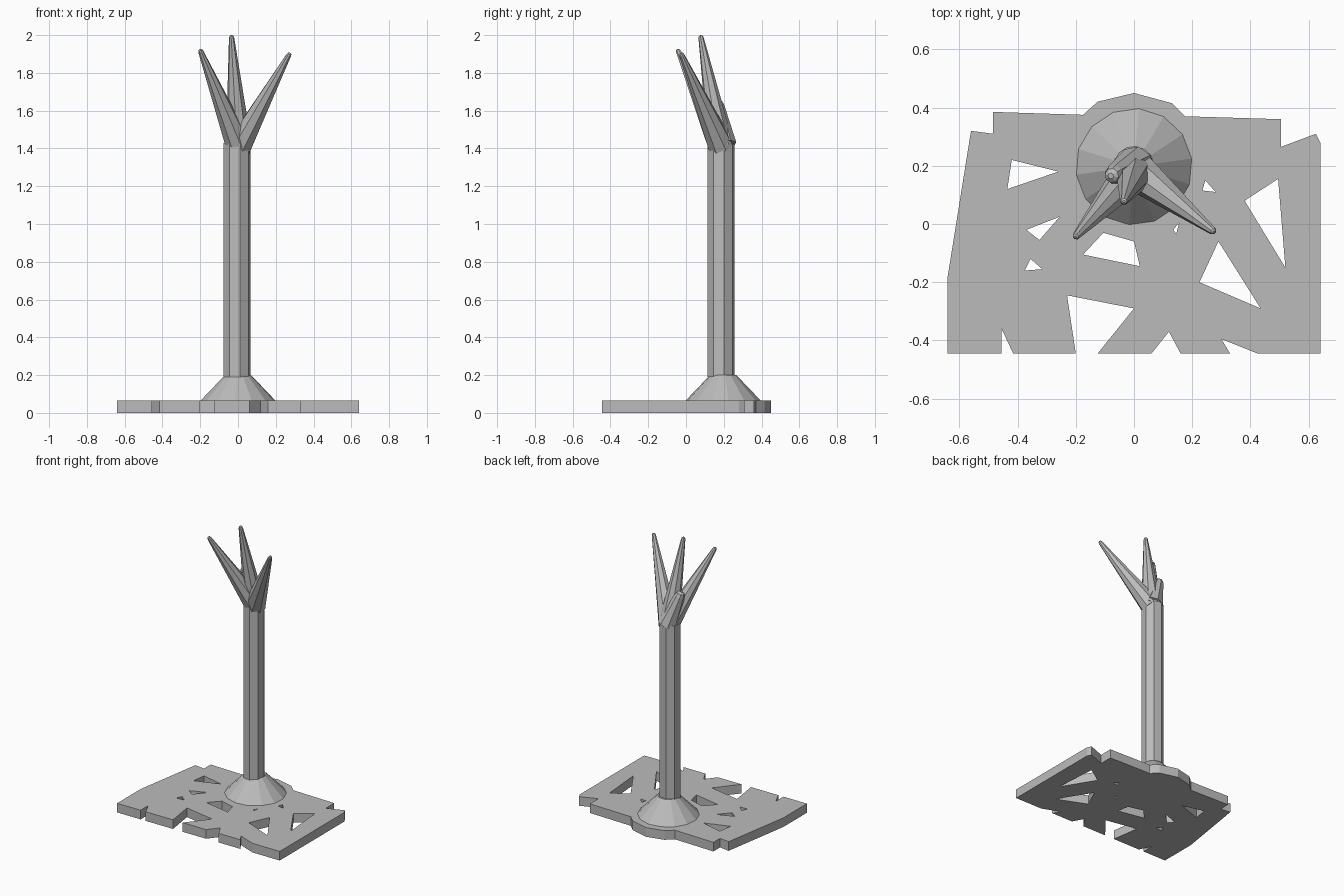
import bpy
import math
from mathutils import Vector, Matrix

cube = bpy.data.objects.get("Cube")
if cube:
    bpy.data.objects.remove(cube, do_unlink=True)

grey = bpy.data.materials.new("plain grey")
grey.use_nodes = True
colour = (0.5, 0.5, 0.5, 1)
grey.diffuse_color = colour
grey.node_tree.nodes["Principled BSDF"].inputs["Base Color"].default_value = colour


def turned_part(name, start, end, profile, sides, twist=0):
    """Faceted solid along an axis; profile holds (distance, radius) pairs."""
    start, end = Vector(start), Vector(end)
    axis = end - start
    place = Matrix.Translation(start) @ axis.to_track_quat("Z", "Y").to_matrix().to_4x4()
    verts, faces = [], []
    for distance, radius in profile:
        for i in range(sides):
            a = math.radians(twist) + math.tau * i / sides
            verts.append(place @ Vector((radius * math.cos(a), radius * math.sin(a), distance)))
    for ring in range(len(profile) - 1):
        for i in range(sides):
            j = (i + 1) % sides
            low, high = ring * sides, (ring + 1) * sides
            faces.append((low + i, low + j, high + j, high + i))
    faces.append(tuple(reversed(range(sides))))
    faces.append(tuple(range(len(verts) - sides, len(verts))))
    mesh = bpy.data.meshes.new(name)
    mesh.from_pydata(verts, [], faces)
    mesh.materials.append(grey)
    obj = bpy.data.objects.new(name, mesh)
    bpy.context.collection.objects.link(obj)
    return obj


def prong(name, start, end, base_radius, tip_radius):
    """Tapered prong with a rounded tip."""
    length = (Vector(end) - Vector(start)).length
    profile = [(0, base_radius), (length - tip_radius, tip_radius),
               (length - tip_radius * 0.3, tip_radius * 0.75), (length, tip_radius * 0.3)]
    return turned_part(name, start, end, profile, 8, 12)


# Broken base plate: outline with notches, then the openings
outline = [
    (-.64, -.445), (-.455, -.445), (-.455, -.36), (-.415, -.445),
    (-.2, -.445), (-.23, -.245), (0, -.29), (-.125, -.445),
    (.06, -.445), (.12, -.37), (.16, -.445), (.33, -.445), (.3, -.395), (.425, -.445),
    (.64, -.445), (.64, .28), (.625, .31), (.505, .265), (.505, .36), (.175, .37),
    (.13, .415), (0, .45), (-.125, .42), (-.175, .375),
    (-.485, .385), (-.485, .31), (-.56, .32), (-.64, -.18)]
openings = [
    [(-.42, .22), (-.26, .18), (-.435, .12)],
    [(-.37, -.02), (-.255, .025), (-.325, -.055)],
    [(-.355, -.12), (-.315, -.155), (-.375, -.16)],
    [(-.175, -.105), (-.105, -.03), (0, -.06), (.02, -.145)],
    [(.29, -.06), (.435, -.29), (.225, -.2)],
    [(.38, .08), (.495, .155), (.52, -.15)],
    [(.245, .15), (.28, .11), (.235, .115)],
    [(.135, -.02), (.155, .005), (.145, -.035)]]
thickness = 0.065
curve = bpy.data.curves.new("base_plate", "CURVE")
curve.dimensions = "2D"
curve.fill_mode = "BOTH"
curve.extrude = thickness / 2
for loop in [outline] + openings:
    spline = curve.splines.new("POLY")
    spline.points.add(len(loop) - 1)
    for point, (x, y) in zip(spline.points, loop):
        point.co = (x, y, 0, 1)
    spline.use_cyclic_u = True
curve.materials.append(grey)
plate = bpy.data.objects.new("base_plate", curve)
plate.location.z = thickness / 2
bpy.context.collection.objects.link(plate)
bpy.ops.object.select_all(action="DESELECT")
plate.select_set(True)
bpy.context.view_layer.objects.active = plate
bpy.ops.object.convert(target="MESH")
for face in plate.data.polygons:
    face.use_smooth = False

# Conical foot and octagonal pole
turned_part("foot", (0, .197, thickness), (0, .197, 1), [(0, .2), (.135, .07)], 14, 8)
turned_part("pole", (-.005, .185, .19), (-.005, .185, 1), [(0, .073), (1.24, .073)], 8, 12)

# Three long prongs and the short stub behind them
root = (.005, .185, 1.41)
prong("right_prong", root, (-.202, -.045, 1.925), .07, .014)
prong("left_prong", root, (.275, -.027, 1.905), .07, .014)
prong("middle_prong", root, (-.035, .077, 2), .07, .014)
prong("stub", (.005, .2, 1.42), (-.08, .165, 1.655), .068, .034)
